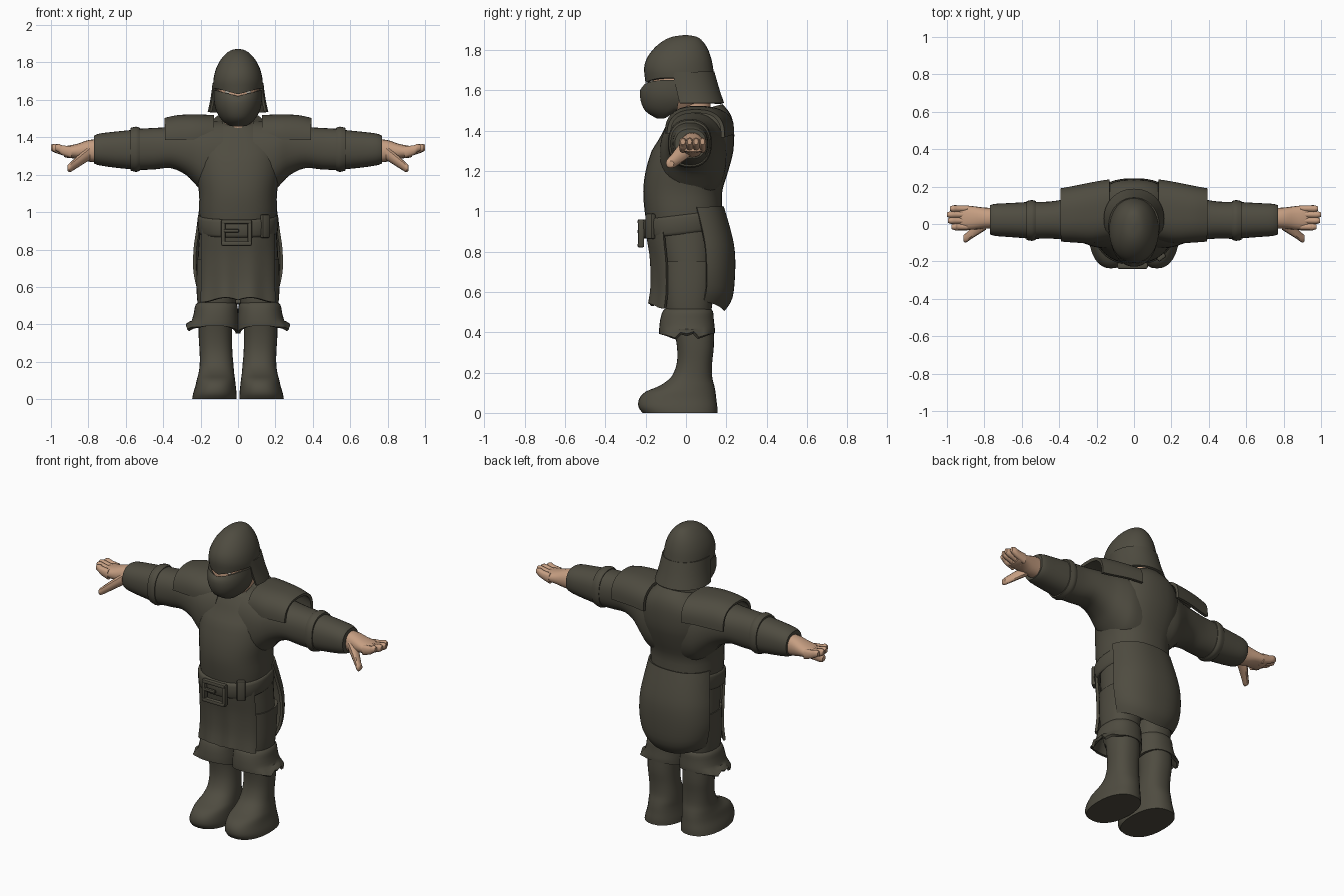
import bpy
import bmesh
from math import cos, sin, radians

if "Cube" in bpy.data.objects:
    bpy.data.objects.remove(bpy.data.objects["Cube"], do_unlink=True)


def material(name, rgb):
    m = bpy.data.materials.new(name)
    m.use_nodes = True
    m.diffuse_color = (*rgb, 1)
    bsdf = m.node_tree.nodes["Principled BSDF"]
    bsdf.inputs["Base Color"].default_value = (*rgb, 1)
    bsdf.inputs["Roughness"].default_value = 0.8
    return m


CLOTH = material("dark_olive_cloth", (0.078, 0.072, 0.052))
SKIN = material("tan_skin", (0.56, 0.34, 0.22))
EYE = material("pale_eye", (0.6, 0.56, 0.48))
parts = []


def finish(name, bm, mat, mirror=False, thick=0, bevel=0):
    bmesh.ops.recalc_face_normals(bm, faces=bm.faces)
    me = bpy.data.meshes.new(name)
    bm.to_mesh(me)
    bm.free()
    me.materials.append(mat)
    ob = bpy.data.objects.new(name, me)
    bpy.context.collection.objects.link(ob)
    if thick:
        s = ob.modifiers.new("Thickness", 'SOLIDIFY')
        s.thickness, s.offset = thick, 0
    if bevel:
        b = ob.modifiers.new("Bevel", 'BEVEL')
        b.width, b.segments = bevel, 2
    if mirror:
        ob.modifiers.new("Mirror", 'MIRROR').use_mirror_merge = False
    parts.append(ob)
    return ob


def spline(rows, sub):
    """Smooth curve through the rows of numbers."""
    out = []
    for i in range(len(rows) - 1):
        p = [rows[max(0, min(len(rows) - 1, i + k))] for k in (-1, 0, 1, 2)]
        for s in range(sub):
            t = s / sub
            out.append([b + .5 * t * (c - a + t * (2 * a - 5 * b + 4 * c - d + t * (3 * (b - c) + d - a)))
                        for a, b, c, d in zip(*p)])
    return out + [rows[-1]]


def signed_pow(v, e):
    return abs(v) ** e * (1 if v > 0 else -1)


def loft(name, rings, mat=CLOTH, axis='z', span=None, thick=0, power=2.3,
         mirror=False, tweak=None, sub=3, n=32):
    """Rings are (position on the axis, low u, high u, low v, high v)."""
    bm = bmesh.new()
    a0, a1 = span or (0, 360)
    count = n if span is None else n + 1
    grid = []
    for w, u0, u1, v0, v1 in spline(rings, sub):
        row = []
        for k in range(count):
            a = radians(a0 + (a1 - a0) * k / n)
            u = (u0 + u1) / 2 + (u1 - u0) / 2 * signed_pow(cos(a), 2 / power)
            v = (v0 + v1) / 2 + (v1 - v0) / 2 * signed_pow(sin(a), 2 / power)
            co = (u, v, w) if axis == 'z' else (w, u, v)
            row.append(bm.verts.new(tweak(*co) if tweak else co))
        grid.append(row)
    for r, s in zip(grid, grid[1:]):
        for k in range(n):
            j = (k + 1) % count
            bm.faces.new((r[k], r[j], s[j], s[k]))
    if span is None and not thick:
        bm.faces.new(grid[0])
        bm.faces.new(grid[-1])
    return finish(name, bm, mat, mirror, thick)


def sym(*rows):
    """Rings given by half width."""
    return [(z, -x, x, y0, y1) for z, x, y0, y1 in rows]


def box(name, center, size, bevel=.008):
    bm = bmesh.new()
    bmesh.ops.create_cube(bm, size=1)
    for v in bm.verts:
        v.co = [c + p * s for c, p, s in zip(center, v.co, size)]
    return finish(name, bm, CLOTH, bevel=bevel)


# Tunic with a neckline that dips at the front
def neckline(x, y, z):
    return x, y, z + max(0, min(1, (z - 1.3) / .2)) * .28 * (y - .07)


loft("tunic", sym((.9, .2, -.19, .17), (1, .208, -.205, .18), (1.1, .208, -.212, .18),
                  (1.2, .225, -.2, .21), (1.3, .235, -.17, .235), (1.39, .225, -.13, .238),
                  (1.45, .18, -.105, .22), (1.5, .125, -.075, .18)), tweak=neckline)

# Sleeves flare into the tunic
loft("sleeves", [(.08, -.13, .2, 1.05, 1.49), (.16, -.13, .2, 1.08, 1.485),
                 (.22, -.12, .18, 1.14, 1.475), (.28, -.1, .155, 1.2, 1.465),
                 (.36, -.085, .135, 1.235, 1.455), (.45, -.078, .12, 1.228, 1.45),
                 (.54, -.08, .118, 1.225, 1.445)], axis='x', mirror=True)
loft("forearm_wraps", [(.56, -.078, .118, 1.228, 1.44), (.66, -.07, .112, 1.238, 1.43),
                       (.74, -.064, .108, 1.25, 1.42), (.77, -.055, .1, 1.26, 1.408)],
     axis='x', mirror=True)
loft("elbow_bands", [(.525, -.084, .122, 1.222, 1.45), (.545, -.09, .128, 1.215, 1.457),
                     (.575, -.085, .122, 1.222, 1.45)], axis='x', mirror=True)

# Shoulder plates
loft("shoulder_plates", [(.13, -.08, .23, 1.26, 1.51), (.22, -.095, .215, 1.26, 1.513),
                         (.32, -.09, .195, 1.25, 1.51), (.39, -.085, .182, 1.255, 1.495)],
     axis='x', span=(-2, 182), thick=.018, mirror=True, power=2.6,
     tweak=lambda x, y, z: (x, y, max(z, 1.385 - .35 * max(0, y))))

# Hands: palm, fingers and thumb
loft("palms", [(.74, -.025, .085, 1.265, 1.39), (.8, -.025, .088, 1.27, 1.385),
               (.86, -.03, .095, 1.285, 1.365), (.91, -.032, .1, 1.29, 1.355),
               (.93, -.03, .098, 1.295, 1.35)], SKIN, 'x', mirror=True, n=20)
for i, (low, high, tip) in enumerate(((-.034, .004, .975), (0, .036, .995),
                                      (.032, .068, 1), (.064, .1, .985))):
    loft("finger_%d" % (i + 1), [(.89, low, high, 1.288, 1.352), (.94, low, high, 1.305, 1.357),
                                 (tip - .02, low, high, 1.318, 1.365),
                                 (tip, low + .007, high - .007, 1.33, 1.36)],
         SKIN, 'x', mirror=True, n=12)
loft("thumbs", [(.79, -.03, .04, 1.28, 1.36), (.83, -.055, .02, 1.255, 1.325),
                (.87, -.08, -.02, 1.23, 1.29), (.9, -.1, -.05, 1.213, 1.262),
                (.912, -.09, -.06, 1.222, 1.25)], SKIN, 'x', mirror=True, n=12)

# Neck and face
loft("neck", sym((1.4, .085, -.1, .13), (1.47, .075, -.075, .125), (1.58, .07, -.06, .12)), SKIN)
loft("face", sym((1.49, .05, -.13, .05), (1.55, .095, -.18, .1), (1.62, .112, -.185, .115),
                 (1.7, .11, -.175, .11), (1.78, .08, -.12, .08)), SKIN)
bm = bmesh.new()
bmesh.ops.create_uvsphere(bm, u_segments=12, v_segments=8, radius=.016)
for v in bm.verts:
    v.co = (v.co.x * 1.3 + .05, v.co.y * .6 - .168, v.co.z * .6 + 1.642)
finish("eyes", bm, EYE, mirror=True)


# Helmet dome with a pointed brow, and a flared neck guard
def brow(x, y, z):
    drop = max(0, 1 - abs(x) / .11) if y < -.08 and z < 1.69 else 0
    return x, y, z - .03 * drop * (1.69 - z) / .03


loft("helmet_dome", sym((1.66, .132, -.2, .142), (1.7, .132, -.208, .136), (1.75, .123, -.198, .127),
                        (1.8, .102, -.165, .11), (1.84, .072, -.12, .085), (1.864, .04, -.07, .055),
                        (1.873, .006, -.012, .008)), tweak=brow, power=2.1)
loft("neck_guard", sym((1.535, .155, -.13, .182), (1.59, .143, -.14, .163),
                       (1.64, .135, -.15, .148), (1.69, .129, -.16, .134)),
     span=(-20, 200), thick=.014, power=2.1)


# Lower face mask, dipping in the middle of its top edge
def mask_edges(x, y, z):
    if z > 1.6:
        z -= .035 * max(0, 1 - abs(x) / .11) * (z - 1.6) / .05
    return x, y, max(z, 1.47 + (y + .1) * .75)


loft("face_mask", sym((1.465, .05, -.14, .03), (1.5, .085, -.195, .08), (1.55, .112, -.218, .12),
                      (1.6, .121, -.22, .13), (1.65, .121, -.205, .13)),
     span=(176, 364), thick=.014, tweak=mask_edges, power=2.1)

# Trousers
loft("hips", sym((.6, .19, -.09, .14), (.7, .215, -.125, .16), (.85, .21, -.155, .165),
                 (.98, .2, -.17, .165)))
loft("trouser_legs", [(.4, .025, .2, -.075, .12), (.5, .012, .215, -.1, .125),
                      (.6, .008, .222, -.11, .14), (.75, .005, .22, -.12, .16)], mirror=True)

# Front and back skirt panels
loft("front_panel", sym((.53, .215, -.175, .16), (.62, .21, -.165, .16), (.75, .21, -.17, .16),
                        (.85, .208, -.185, .16), (.95, .205, -.2, .17)),
     span=(207, 333), thick=.016, power=2.5,
     tweak=lambda x, y, z: (x, y + .008 * cos(x * 45) * (.95 - z) / .4,
                            z + .012 * sin(abs(x) * 24) * (.95 - z) / .4))
loft("back_panel", sym((.51, .2, -.1, .185), (.57, .223, -.13, .222), (.68, .238, -.15, .235),
                       (.8, .236, -.16, .234), (.9, .222, -.17, .215), (1.02, .205, -.19, .18)),
     span=(14, 166), thick=.016, power=2.4,
     tweak=lambda x, y, z: (x, y, z + 1.2 * x * x * max(0, (.75 - z) / .24)))

# Belt rising toward the back, with a buckle and loop
loft("belt", sym((.865, .206, -.205, .178), (.88, .214, -.215, .186), (.945, .217, -.218, .186),
                 (.96, .209, -.21, .18)), tweak=lambda x, y, z: (x, y, z + .12 * (y + .2)), sub=2)
for i, x in enumerate((-.078, .062)):
    box("buckle_side_%d" % (i + 1), (x, -.222, .89), (.024, .03, .14))
for i, z in enumerate((.832, .948)):
    box("buckle_bar_%d" % (i + 1), (-.008, -.225, z), (.16, .03, .024))
box("buckle_prong", (-.035, -.232, .9), (.08, .018, .018), .005)
loop = box("belt_loop", (0, 0, 0), (.05, .03, .125))
loop.location, loop.rotation_euler = (.145, -.176, .925), (0, 0, radians(38))

# Boots and folded cuffs
loft("boots", [(0, .008, .245, -.215, .155), (.03, .008, .24, -.236, .155),
               (.07, .012, .228, -.232, .15), (.105, .016, .22, -.2, .146),
               (.135, .02, .212, -.13, .14), (.18, .024, .205, -.072, .13),
               (.25, .03, .205, -.045, .13), (.33, .032, .21, -.045, .138),
               (.42, .03, .21, -.06, .138)], mirror=True)


def cuff_point(x, y, z):
    low = max(0, .42 - z) / .06
    return (x + (.025 * low if x > .2 else 0), y,
            z + low * (.035 * abs(y) / .12 + (.03 if x > .24 else 0)))


loft("boot_cuffs", [(.35, .004, .245, -.125, .135), (.41, .004, .24, -.125, .135),
                    (.46, .008, .228, -.12, .13), (.5, .012, .22, -.108, .126),
                    (.515, .03, .2, -.09, .11)], thick=.016, mirror=True, tweak=cuff_point)

# Bake the modifiers and shade smooth with crisp edges
bpy.ops.object.select_all(action='DESELECT')
for ob in parts:
    ob.select_set(True)
bpy.context.view_layer.objects.active = parts[0]
bpy.ops.object.convert(target='MESH')
bpy.ops.object.shade_smooth_by_angle(angle=radians(40))
